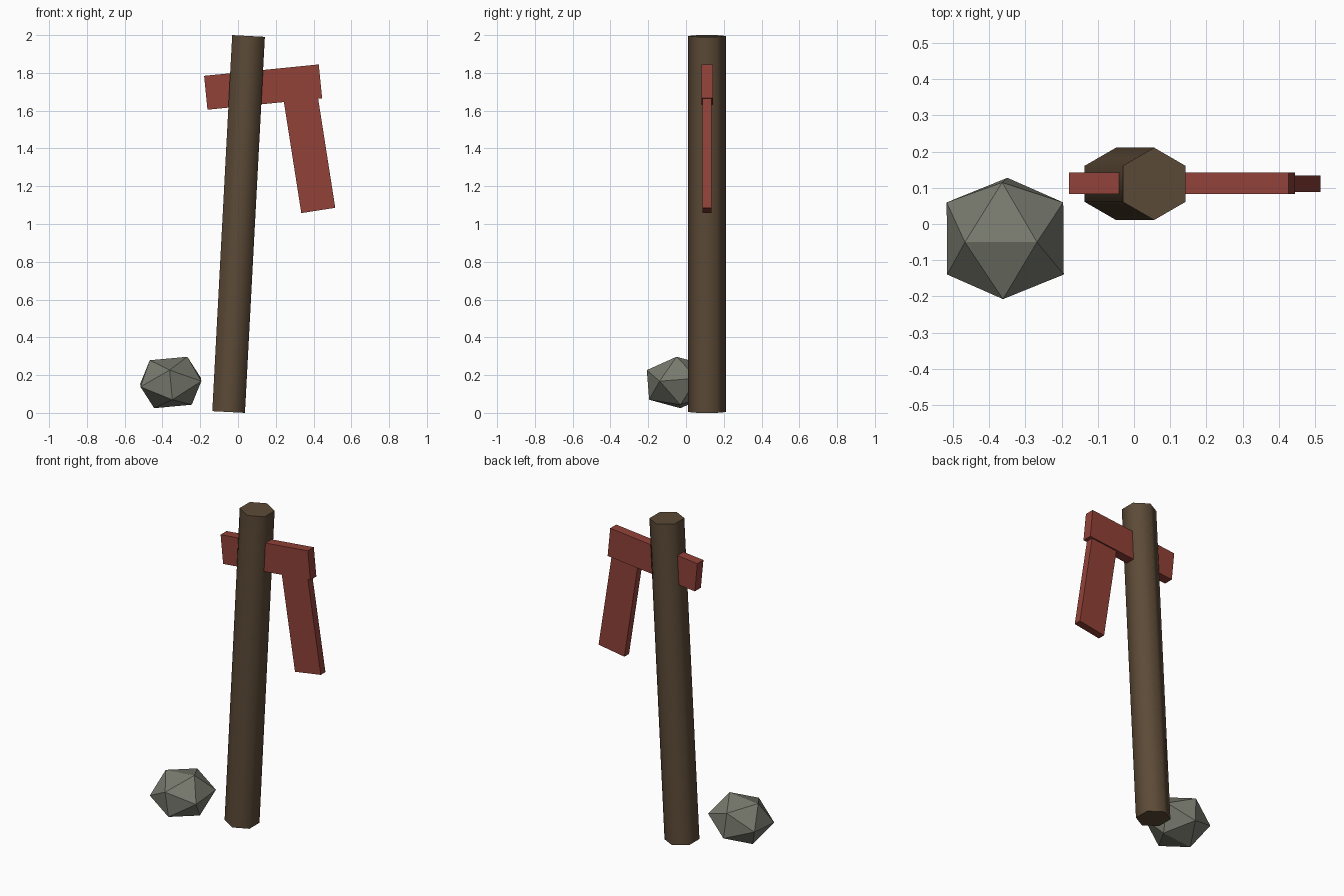
import bpy, bmesh, math
from mathutils import Matrix

if "Cube" in bpy.data.objects:
    bpy.data.objects.remove(bpy.data.objects["Cube"])


def material(name, rgb):
    m = bpy.data.materials.new(name)
    m.diffuse_color = (*rgb, 1)
    m.use_nodes = True
    m.node_tree.nodes["Principled BSDF"].inputs["Base Color"].default_value = m.diffuse_color
    return m


wood = material("brown wood", (0.107, 0.069, 0.038))
red = material("faded red", (0.283, 0.054, 0.040))
stone = material("grey stone", (0.188, 0.195, 0.156))


def plank(name, size, centre, tilt):
    """Red board lying in the xz plane, tilted about y."""
    bpy.ops.mesh.primitive_cube_add(size=1, location=centre, rotation=(0, tilt, 0))
    ob = bpy.context.object
    ob.name = name
    ob.scale = size
    bpy.ops.object.transform_apply(location=False, rotation=False, scale=True)
    ob.data.materials.append(red)
    return ob


# Leaning six-sided post, smooth around its sides
bpy.ops.mesh.primitive_cylinder_add(vertices=6, radius=0.1, depth=1.9936,
                                    location=(0.003, 0.111, 1.0),
                                    rotation=(0, math.radians(3.03), 0))
post = bpy.context.object
post.name = "post"
post.data.materials.append(wood)
bpy.ops.object.shade_smooth_by_angle(angle=math.radians(70))

# Crossbeam through the post, and the board hanging from it
plank("crossbeam", (0.61, 0.06, 0.18), (0.133, 0.113, 1.725), math.radians(-5.7))
plank("hanging_board", (0.182, 0.046, 0.62), (0.377, 0.111, 1.378), math.radians(-8.9))

# Squashed twenty-sided rock beside the post
phi = (1 + math.sqrt(5)) / 2
bm = bmesh.new()
for a in (-1, 1):
    for b in (-phi, phi):
        for co in ((b, a, 0), (0, b, a), (a, 0, b)):
            bm.verts.new(co)
bmesh.ops.convex_hull(bm, input=bm.verts[:])
bm.transform(Matrix.Diagonal((0.1, 0.1, 0.079, 1)))
bmesh.ops.recalc_face_normals(bm, faces=bm.faces[:])
mesh = bpy.data.meshes.new("rock")
bm.to_mesh(mesh)
bm.free()
mesh.materials.append(stone)
rock = bpy.data.objects.new("rock", mesh)
rock.location = (-0.356, -0.04, 0.161)
rock.rotation_euler = (math.radians(4.6), math.radians(-5.3), 0)
bpy.context.collection.objects.link(rock)
